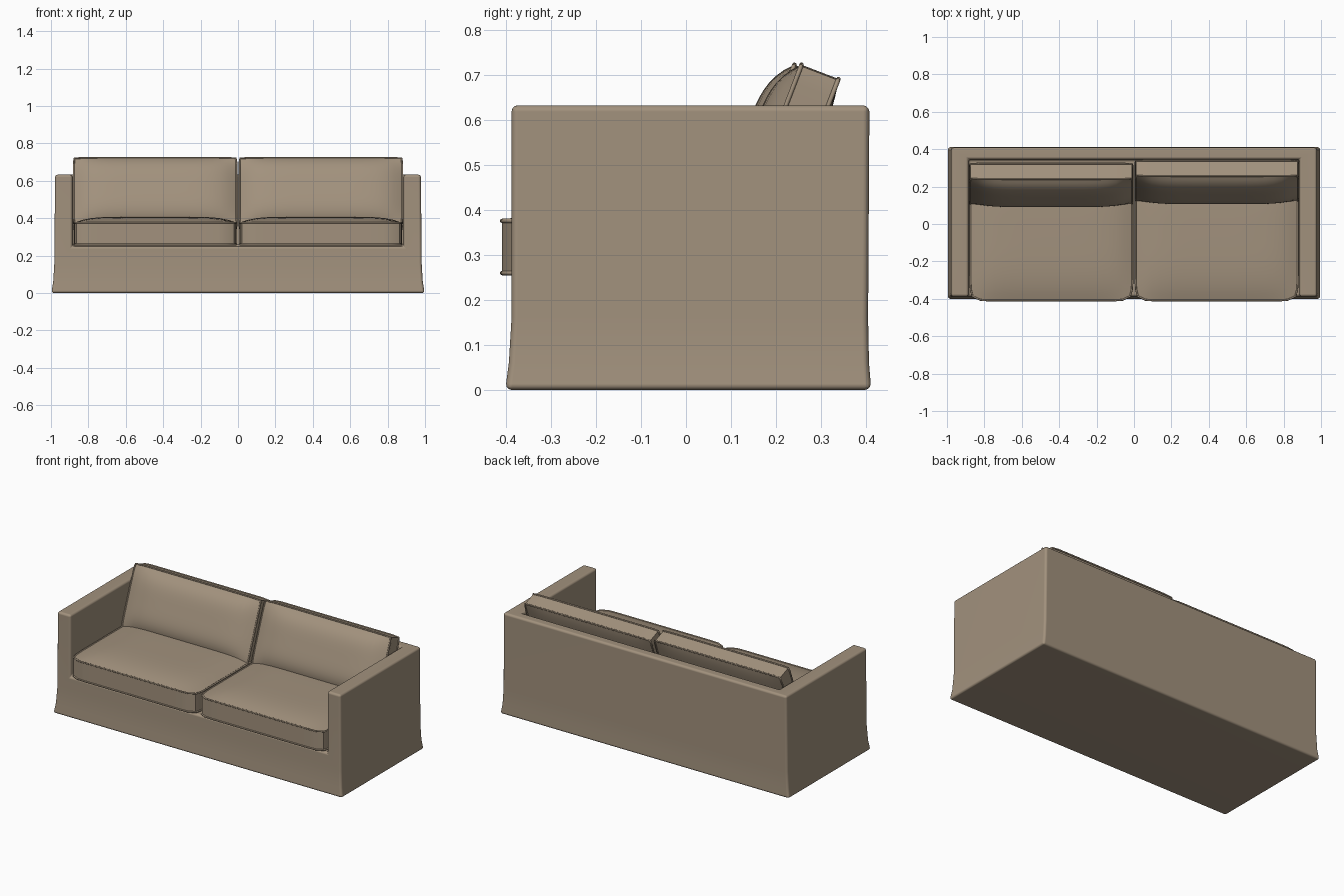
import bpy
import bmesh
from math import radians
from mathutils import Matrix

if "Cube" in bpy.data.objects:
    bpy.data.objects.remove(bpy.data.objects["Cube"])

fabric = bpy.data.materials.new("taupe_fabric")
fabric.use_nodes = True
COLOUR = (0.36, 0.285, 0.205, 1)
fabric.diffuse_color = COLOUR
fabric.node_tree.nodes["Principled BSDF"].inputs["Base Color"].default_value = COLOUR


def add_object(name, data):
    obj = bpy.data.objects.new(name, data)
    bpy.context.collection.objects.link(obj)
    data.materials.append(fabric)
    return obj


def make_active(obj):
    bpy.ops.object.select_all(action='DESELECT')
    obj.select_set(True)
    bpy.context.view_layer.objects.active = obj


def from_bmesh(name, bm):
    bmesh.ops.recalc_face_normals(bm, faces=bm.faces)
    mesh = bpy.data.meshes.new(name)
    bm.to_mesh(mesh)
    bm.free()
    return add_object(name, mesh)


def loft(name, rings):
    """Stack rectangles given as (z, half x, front y, back y)."""
    bm = bmesh.new()
    loops = []
    for z, hx, y0, y1 in rings:
        corners = ((-hx, y0), (hx, y0), (hx, y1), (-hx, y1))
        loops.append([bm.verts.new((x, y, z)) for x, y in corners])
    for low, high in zip(loops, loops[1:]):
        for i in range(4):
            j = (i + 1) % 4
            bm.faces.new((low[i], low[j], high[j], high[i]))
    bm.faces.new(loops[0])
    bm.faces.new(loops[-1])
    return from_bmesh(name, bm)


# Slipcovered body: flared box with the seat space cut out
body = loft("sofa_body", [
    (0.0, 0.998, -0.402, 0.412),
    (0.06, 0.988, -0.394, 0.407),
    (0.16, 0.982, -0.388, 0.405),
    (0.633, 0.978, -0.388, 0.408)])
cutter = loft("seat_space_cutter", [(0.25, 0.885, -1, 0.345), (1, 0.885, -1, 0.345)])
cutter.hide_render = True
make_active(body)
cut = body.modifiers.new("seat_space", 'BOOLEAN')
cut.operation = 'DIFFERENCE'
cut.solver = 'EXACT'
cut.object = cutter
bpy.ops.object.modifier_apply(modifier=cut.name)
bpy.data.objects.remove(cutter)
bevel = body.modifiers.new("soft_edges", 'BEVEL')
bevel.width = 0.014
bevel.segments = 3
bevel.limit_method = 'ANGLE'
bevel.angle_limit = radians(40)
bpy.ops.object.modifier_apply(modifier=bevel.name)
bpy.ops.object.shade_smooth_by_angle(angle=radians(40))
body.modifiers.new("flat_panels", 'WEIGHTED_NORMAL')


def cushion(name, half, top_puff, bottom_puff, corner, matrix):
    """Boxed cushion with crowned faces and a welt along both seams."""
    hx, hy, hz = half
    steps = 20

    def outline(u, v):
        return hx * u * (1 - corner * v ** 12), hy * v * (1 - 2 * corner * u ** 20)

    def crown(u, v):
        return (1 - u ** 6) * (1 - v ** 4)

    bm = bmesh.new()
    grids = []
    for sign, puff in ((1, top_puff), (-1, bottom_puff)):
        grid = []
        for i in range(steps + 1):
            u = 2 * i / steps - 1
            row = []
            for j in range(steps + 1):
                v = 2 * j / steps - 1
                z = sign * (hz + puff * crown(u, v))
                row.append(bm.verts.new((*outline(u, v), z)))
            grid.append(row)
        for i in range(steps):
            for j in range(steps):
                bm.faces.new((grid[i][j], grid[i + 1][j],
                              grid[i + 1][j + 1], grid[i][j + 1]))
        grids.append(grid)

    # Boxing strip between the two crowned faces
    n = steps
    border = ([(i, 0) for i in range(n)] + [(n, j) for j in range(n)]
              + [(n - i, n) for i in range(n)] + [(0, n - j) for j in range(n)])
    top, bottom = grids
    for (a, b), (c, d) in zip(border, border[1:] + border[:1]):
        bm.faces.new((top[a][b], top[c][d], bottom[c][d], bottom[a][b]))
    seams = [[grid[i][j].co.copy() for i, j in border] for grid in grids]
    obj = from_bmesh(name, bm)
    obj.matrix_world = matrix
    make_active(obj)
    bpy.ops.object.shade_smooth_by_angle(angle=radians(45))

    # Piping
    welt = bpy.data.curves.new(name + "_welt", 'CURVE')
    welt.dimensions = '3D'
    welt.bevel_depth = 0.005
    welt.bevel_resolution = 2
    for seam in seams:
        spline = welt.splines.new('POLY')
        spline.points.add(len(seam) - 1)
        for point, co in zip(spline.points, seam):
            point.co = (*co, 1)
        spline.use_cyclic_u = True
    add_object(name + "_welt", welt).matrix_world = matrix


for side, label in ((-1, "right"), (1, "left")):
    # Seat cushion
    cushion("seat_cushion_" + label, (0.434, 0.365, 0.058), 0.032, 0.0, 0.03,
            Matrix.Translation((side * 0.442, -0.044, 0.318)))
    # Leaning back cushion
    cushion("back_cushion_" + label, (0.435, 0.19, 0.044), 0.05, 0.012, 0.008,
            Matrix.Translation((side * 0.443, 0.222 + side * 0.008, 0.53))
            @ Matrix.Rotation(radians(69), 4, 'X'))
